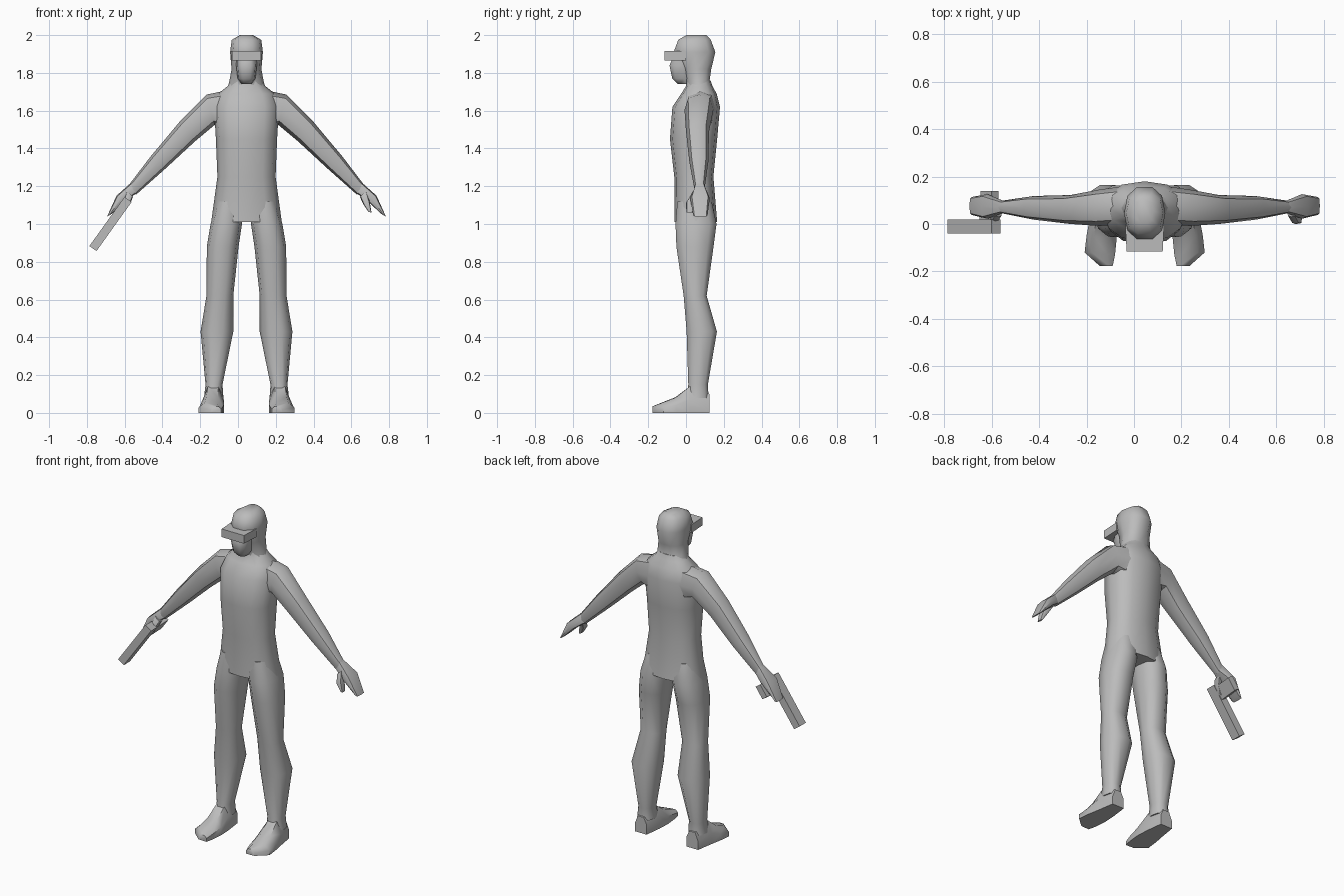
import bpy, bmesh, math
from mathutils import Vector

if "Cube" in bpy.data.objects:
    bpy.data.objects.remove(bpy.data.objects["Cube"])

XC = 0.045  # body centre line (the pistol shifts it from x = 0)

grey = bpy.data.materials.new("plain grey")
grey.diffuse_color = (0.5, 0.5, 0.5, 1)
grey.use_nodes = True
grey.node_tree.nodes["Principled BSDF"].inputs["Base Color"].default_value = grey.diffuse_color


def loft(name, rings, angle=50):
    """Skin a list of equal-length rings and cap both ends."""
    bm = bmesh.new()
    rows = [[bm.verts.new(p) for p in r] for r in rings]
    n = len(rows[0])
    for a, b in zip(rows, rows[1:]):
        for i in range(n):
            j = (i + 1) % n
            bm.faces.new((a[i], a[j], b[j], b[i]))
    bm.faces.new(rows[0])
    bm.faces.new(rows[-1])
    bmesh.ops.recalc_face_normals(bm, faces=bm.faces)
    me = bpy.data.meshes.new(name)
    bm.to_mesh(me)
    bm.free()
    me.materials.append(grey)
    ob = bpy.data.objects.new(name, me)
    bpy.context.collection.objects.link(ob)
    bpy.ops.object.select_all(action='DESELECT')
    ob.select_set(True)
    bpy.context.view_layer.objects.active = ob
    bpy.ops.object.shade_smooth_by_angle(angle=math.radians(angle))
    return ob


def oval(c, a, b, n=10, p=2.4):
    """Rounded-box ring with centre c and half axes a, b."""
    c, a, b = Vector(c), Vector(a), Vector(b)
    pts = []
    for i in range(n):
        t = 2 * math.pi * i / n
        u, v = math.cos(t), math.sin(t)
        pts.append(c + a * math.copysign(abs(u) ** (2 / p), u)
                   + b * math.copysign(abs(v) ** (2 / p), v))
    return pts


def level(z, x0, x1, y0, y1, n=12, p=2.4):
    """Horizontal ring filling the given x and y limits."""
    return oval(((x0 + x1) / 2, (y0 + y1) / 2, z), ((x1 - x0) / 2, 0, 0),
                (0, (y1 - y0) / 2, 0), n, p)


def column(name, rows, n=12, p=2.4):
    """Centred stack of rows (z, half width, front y, back y)."""
    return loft(name, [level(z, XC - w, XC + w, f, b, n, p) for z, w, f, b in rows])


def limb(name, s, rows, n=8, p=2.4):
    """Side limb from rows (upper x, z, lower x, z, front y, back y)."""
    rings = []
    for tx, tz, bx, bz, f, b in rows:
        t = Vector((XC + s * tx, f, tz))
        u = Vector((XC + s * bx, f, bz))
        mid = (t + u) / 2
        mid.y = (f + b) / 2
        rings.append(oval(mid, (t - u) / 2, (0, (b - f) / 2, 0), n, p))
    return loft(name, rings)


# Torso and neck
column("torso", [
    (1.01, .187, -.06, .165), (1.25, .154, -.062, .145), (1.45, .162, -.085, .165),
    (1.62, .172, -.072, .18), (1.69, .15, -.025, .162), (1.73, .10, .0, .14),
    (1.76, .08, .0, .13)])

# Head with the back of the neck, face, cap brim
column("head", [
    (1.72, .102, .005, .14), (1.75, .092, .0, .126), (1.82, .079, -.02, .137),
    (1.91, .087, -.07, .16), (1.975, .078, -.045, .135), (2.0, .035, .0, .11)], n=10)
column("face", [
    (1.74, .026, -.045, .05), (1.77, .047, -.075, .05), (1.84, .055, -.09, .05),
    (1.88, .055, -.07, .05)], n=10, p=2.8)
loft("cap_brim", [[(XC + x * w, y, z) for x, z in
                   ((-1, 1.865), (1, 1.865), (1, 1.915), (-1, 1.915))]
                  for y, w in ((-.115, .076), (.0, .082))], 30)

for s, side in ((1, "left"), (-1, "right")):
    # Arm and flat mitten hand
    limb(side + "_arm", s, [
        (.07, 1.715, .10, 1.50, .0, .16), (.212, 1.685, .168, 1.525, -.008, .145),
        (.355, 1.54, .27, 1.44, .0, .122), (.508, 1.357, .425, 1.297, .018, .118),
        (.62, 1.21, .585, 1.155, .045, .098)])
    limb(side + "_hand", s, [
        (.61, 1.22, .58, 1.165, .047, .097), (.688, 1.15, .636, 1.125, .022, .126),
        (.738, 1.04, .718, 1.05, .038, .114)], p=3.5)
    limb(side + "_thumb", s, [
        (.635, 1.175, .60, 1.145, .03, .08), (.652, 1.12, .618, 1.105, .0, .05),
        (.662, 1.06, .645, 1.065, .002, .035)], n=8, p=3)

    # Leg
    rows = [(1.12, .015, .16, -.05, .14), (1.0, .024, .19, -.06, .166),
            (.88, .042, .21, -.055, .15), (.62, .07, .212, -.015, .112),
            (.43, .07, .243, .0, .167), (.15, .127, .217, .01, .118),
            (.08, .122, .225, .0, .122)]
    loft(side + "_leg", [level(z, XC + s * i, XC + s * o, f, b, 10)
                         for z, i, o, f, b in rows])

    # Foot: rows of (inner y, outer y, inner x, outer x, height), angled toe
    foot = []
    for yi, yo, i, o, h in ((.125, .125, .135, .215, .10), (.02, .02, .122, .232, .14),
                            (-.06, -.05, .118, .245, .082),
                            (-.13, -.12, .125, .253, .055),
                            (-.178, -.176, .135, .19, .035)):
        foot.append([(XC + s * (i + (o - i) * k), yi + (yo - yi) * k, h * z)
                     for k, z in ((0, 0), (1, 0), (1, .5), (.75, 1), (.25, 1), (0, .6))])
    loft(side + "_foot", foot)

# Pistol: barrel along the arm, in front of the hand, grip through the palm
top, tip = Vector((-.582, 0, 1.13)), Vector((-.768, 0, .87))
d = (tip - top).normalized()
w = Vector((-d.z, 0, d.x)) * .023


def bar(name, c0, c1, a, b):
    loft(name, [[c - a - b, c + a - b, c + a + b, c - a + b] for c in (c0, c1)], 30)


off = Vector((0, -.01, 0))
bar("pistol_barrel", top + off, tip + off, w, Vector((0, .03, 0)))
g = top + d * .055
bar("pistol_grip", g + Vector((0, .01, 0)), g + Vector((-.0, .138, 0)) - d * .01,
    w * .8, d * .04)
